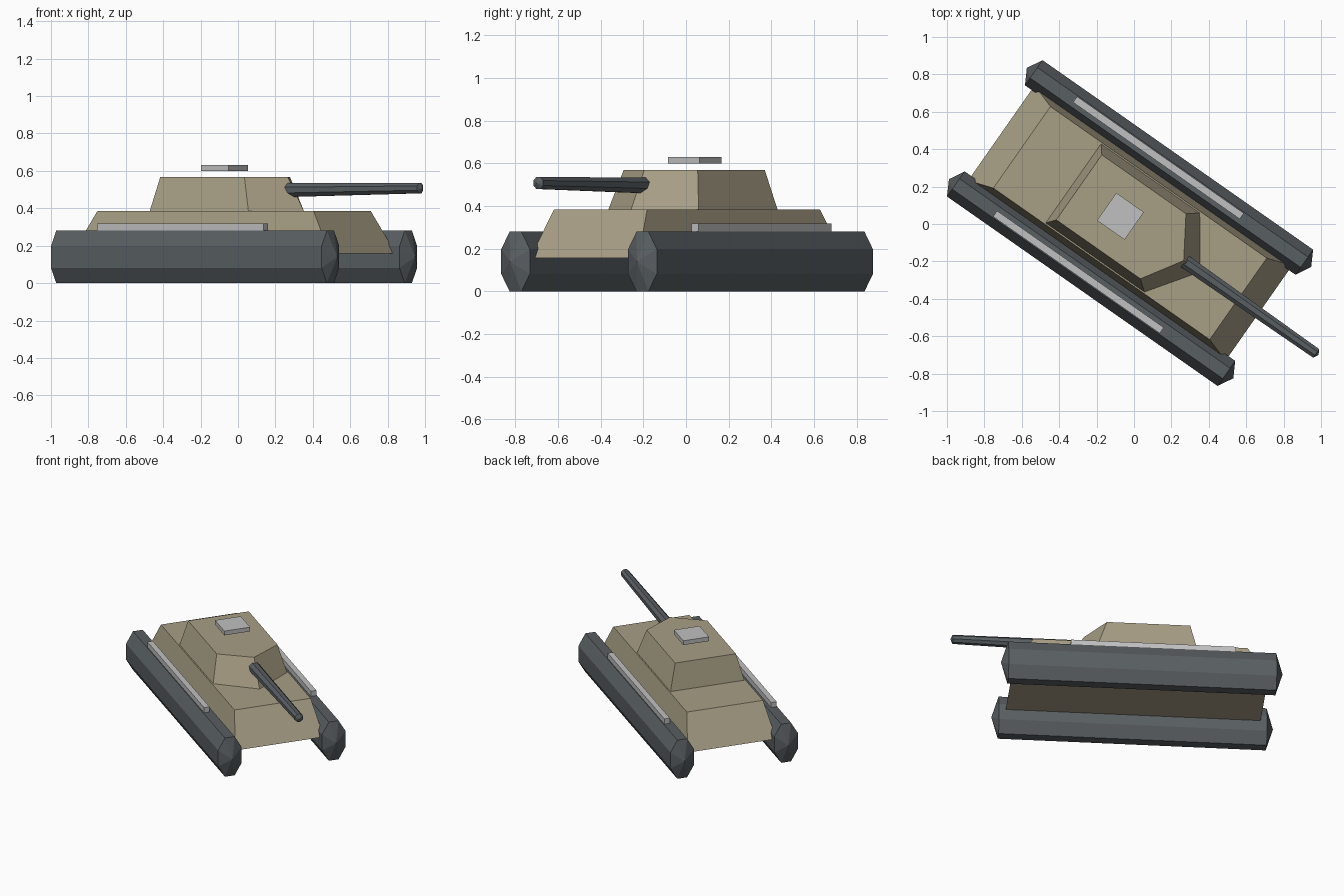
import bpy, bmesh, math
from mathutils import Matrix

if "Cube" in bpy.data.objects:
    bpy.data.objects.remove(bpy.data.objects["Cube"])

# The whole vehicle is turned 35 degrees; parts are built along local x (forward)
PLACE = Matrix.Rotation(math.radians(-35), 4, 'Z') @ Matrix.Translation((-0.02, -0.008, 0))


def material(name, rgb):
    m = bpy.data.materials.new(name)
    m.diffuse_color = (*rgb, 1)
    m.use_nodes = True
    m.node_tree.nodes["Principled BSDF"].inputs["Base Color"].default_value = m.diffuse_color
    return m


TAN = material("tan_armour", (0.39, 0.345, 0.235))
DARK = material("dark_steel", (0.098, 0.112, 0.122))
GREY = material("light_grey", (0.53, 0.53, 0.53))


def loft(name, rings, mat, tips=None):
    """Skin a list of rings; close the ends flat, or with a shallow cone to each tip."""
    bm = bmesh.new()
    loops = [[bm.verts.new(p) for p in ring] for ring in rings]
    n = len(loops[0])
    for a, b in zip(loops, loops[1:]):
        for i in range(n):
            j = (i + 1) % n
            bm.faces.new((a[i], a[j], b[j], b[i]))
    for k, loop in enumerate((loops[0], loops[-1])):
        if tips:
            tip = bm.verts.new(tips[k])
            for i in range(n):
                bm.faces.new((loop[i], loop[(i + 1) % n], tip))
        else:
            bm.faces.new(loop)
    bmesh.ops.recalc_face_normals(bm, faces=bm.faces)
    bm.transform(PLACE)
    me = bpy.data.meshes.new(name)
    bm.to_mesh(me)
    bm.free()
    me.materials.append(mat)
    ob = bpy.data.objects.new(name, me)
    bpy.context.collection.objects.link(ob)
    return ob


def rect(x0, x1, y0, y1, z):
    return [(x0, y0, z), (x1, y0, z), (x1, y1, z), (x0, y1, z)]


def box(name, x0, x1, y0, y1, z0, z1, mat):
    return loft(name, [rect(x0, x1, y0, y1, z) for z in (z0, z1)], mat)


def octagon(x, y, z, ry, rz):
    """Octagon facing along x with flat top and sides; ry, rz reach the flats."""
    k = 1 / math.cos(math.pi / 8)
    angles = [math.pi / 8 + i * math.pi / 4 for i in range(8)]
    return [(x, y + ry * k * math.cos(a), z + rz * k * math.sin(a)) for a in angles]


# Hull: tapered block
loft("hull", [rect(-0.84, 0.84, -0.31, 0.31, 0.157),
              rect(-0.706, 0.706, -0.266, 0.266, 0.385)], TAN)


# Turret: five-sided with a pointed front
def turret_ring(back, shoulder, nose, half, z):
    return [(back, -half, z), (shoulder, -half, z), (nose, 0, z),
            (shoulder, half, z), (back, half, z)]


loft("turret", [turret_ring(-0.37, 0.274, 0.456, 0.258, 0.385),
                turret_ring(-0.333, 0.216, 0.35, 0.212, 0.568)], TAN)

# Gun barrel: slightly tapered and raised
loft("gun_barrel", [octagon(0.335, 0, 0.497, 0.037, 0.037),
                    octagon(1.215, 0, 0.508, 0.028, 0.028)], DARK,
     tips=[(0.32, 0, 0.497), (1.23, 0, 0.508)])

# Roof plate hovering above the turret
box("roof_plate", -0.153, 0.027, -0.09, 0.09, 0.6, 0.631, GREY)

# Tracks and the rails on top of them
for side, s in (("left", 1), ("right", -1)):
    y = s * 0.363
    loft(side + "_track", [octagon(-0.883, y, 0.14, 0.082, 0.14),
                           octagon(0.883, y, 0.14, 0.082, 0.14)], DARK,
         tips=[(-0.928, y, 0.14), (0.928, y, 0.14)])
    yr = s * 0.373
    box(side + "_rail", -0.62, 0.468, yr - 0.019, yr + 0.019, 0.276, 0.318, GREY)
